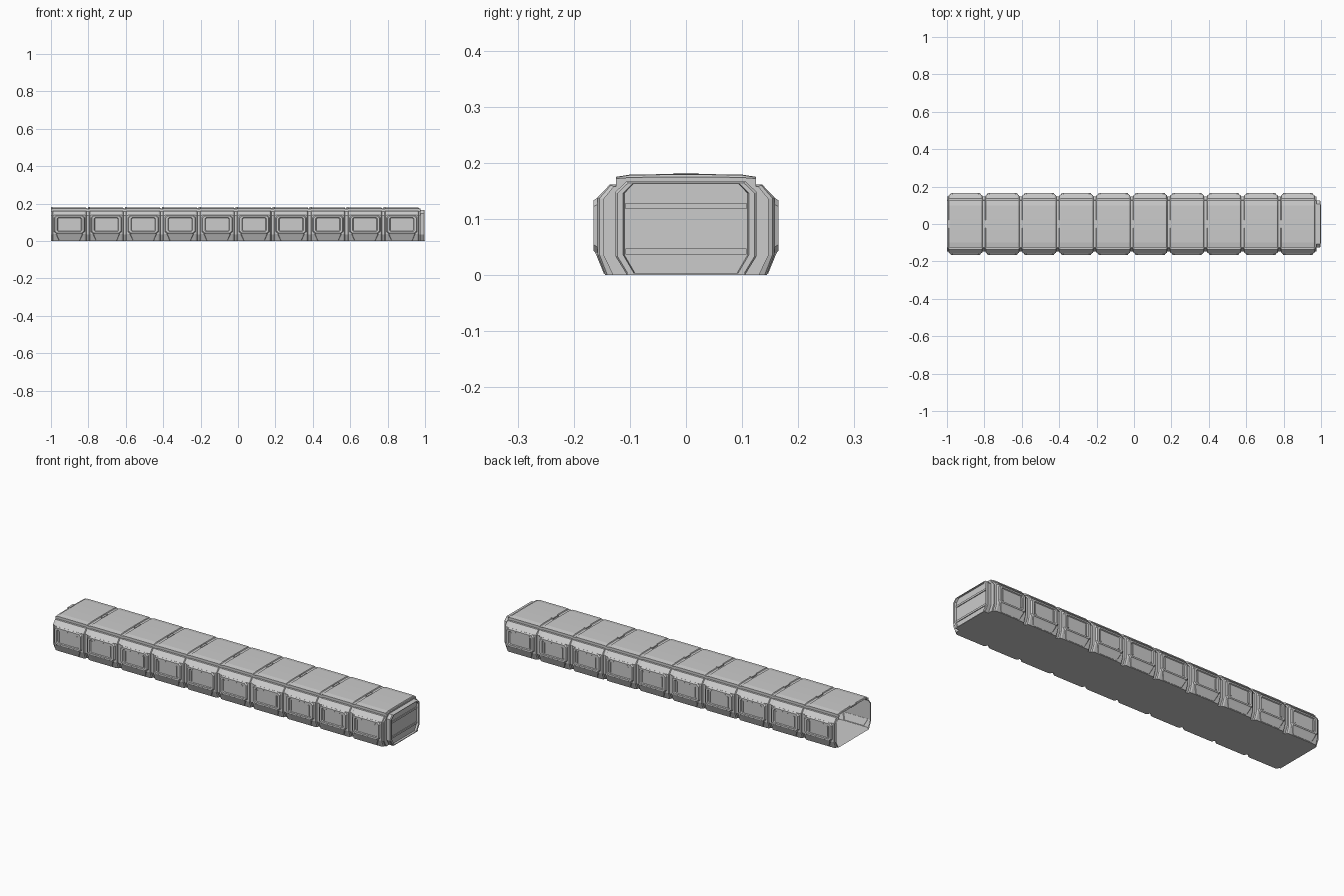
import bpy, bmesh

if "Cube" in bpy.data.objects:
    bpy.data.objects.remove(bpy.data.objects["Cube"])

N = 10
X0, X1 = -1.0, 0.975
P = (X1 - X0) / N


def make(name, verts, faces, smooth=False):
    me = bpy.data.meshes.new(name)
    me.from_pydata(verts, [], faces)
    bm = bmesh.new()
    bm.from_mesh(me)
    bmesh.ops.remove_doubles(bm, verts=bm.verts, dist=1e-5)
    bmesh.ops.recalc_face_normals(bm, faces=bm.faces)
    bm.to_mesh(me)
    bm.free()
    ob = bpy.data.objects.new(name, me)
    bpy.context.collection.objects.link(ob)
    return ob


def mirrored(half):
    # half profile from bottom to top at +y, closed across the floor
    return half + [(-y, z) for y, z in reversed(half)]


def loft(name, rings, closed=True, caps=False):
    n = len(rings[0])
    verts = [v for r in rings for v in r]
    faces = []
    for i in range(len(rings) - 1):
        for j in range(n if closed else n - 1):
            k = (j + 1) % n
            faces.append((i * n + j, i * n + k, (i + 1) * n + k, (i + 1) * n + j))
    if caps:
        faces += [tuple(range(n)), tuple(range((len(rings) - 1) * n, len(rings) * n))]
    return make(name, verts, faces)


def oct_rect(cu, cv, hu, hv, c):
    return [(cu - hu + c, cv - hv), (cu + hu - c, cv - hv), (cu + hu, cv - hv + c), (cu + hu, cv + hv - c),
            (cu + hu - c, cv + hv), (cu - hu + c, cv + hv), (cu - hu, cv + hv - c), (cu - hu, cv - hv + c)]


def box(name, c, s):
    x, y, z = (v / 2 for v in s)
    ring = lambda dx: [(c[0] + dx, c[1] + a * y, c[2] + b * z) for a, b in ((-1, -1), (1, -1), (1, 1), (-1, 1))]
    return loft(name, [ring(-x), ring(x)], caps=True)


# Cross-sections: narrow at the joints, wide in the body of each segment
joint = mirrored([(0.13, 0), (0.147, 0.035), (0.147, 0.136), (0.129, 0.158),
                  (0.125, 0.158), (0.125, 0.172), (0.1, 0.174), (0.03, 0.175)])
edge = mirrored([(0.14, 0), (0.154, 0.036), (0.154, 0.137), (0.134, 0.16),
                 (0.125, 0.16), (0.125, 0.174), (0.1, 0.178), (0.03, 0.179)])
body = mirrored([(0.144, 0), (0.158, 0.038), (0.158, 0.138), (0.136, 0.161),
                 (0.125, 0.161), (0.125, 0.175), (0.1, 0.179), (0.03, 0.18)])

# Hollow corridor shell, open at the -x end
rings = []
for i in range(N):
    x = X0 + i * P
    for dx, prof in ((0, joint), (0.007, joint), (0.010, edge), (0.018, body),
                     (P - 0.018, body), (P - 0.010, edge), (P - 0.007, joint)):
        rings.append([(x + dx, y, z) for y, z in prof])
rings.append([(X1, y, z) for y, z in joint])
loft("corridor_shell", rings)

for i in range(N):
    xc = X0 + (i + 0.5) * P
    for s, side in ((-1, "front"), (1, "back")):
        # Raised window frame with recessed panel
        spec = [(0.082, 0.050, 0.012, 0.1575), (0.078, 0.045, 0.011, 0.165), (0.066, 0.037, 0.006, 0.165),
                (0.062, 0.034, 0.005, 0.160)]
        rs = [[(u, s * y, v) for u, v in oct_rect(xc, 0.088, hu, hv, c)] for hu, hv, c, y in spec]
        ob = loft(f"{side}_wall_panel_{i}", rs)
        last = [tuple(p) for p in rs[-1]]
        make(f"{side}_wall_inset_{i}", last, [tuple(range(8))])
        # Flared scoop under each panel
        scoop = [[(xc + a * hx, s * y, z) for a, y, z in ((-0.8, 0.1415 + d, 0.003), (0.8, 0.1415 + d, 0.003),
                 (1, 0.155 + d, 0.036), (0.95, 0.158 + d, 0.042), (-0.95, 0.158 + d, 0.042), (-1, 0.155 + d, 0.036))]
                 for hx, d in ((0.074, 0.0), (0.068, 0.005))]
        sc = loft(f"{side}_skirt_scoop_{i}", scoop)
        make(f"{side}_skirt_face_{i}", scoop[-1], [(0, 1, 2, 5), (5, 2, 3, 4)])
        # Vertical grips inside the panel
        for e in (-1, 1):
            box(f"{side}_panel_bar_{i}", (xc + e * 0.054, s * 0.161, 0.088), (0.006, 0.004, 0.056))
    # Roof clip on each joint
    box(f"roof_clip_{i}", (X0 + i * P + 0.006, 0, 0.1775), (0.012, 0.045, 0.008))

# Closed end: bulkhead, projecting frame and recessed door
make("end_bulkhead", [(X1, y, z) for y, z in joint], [tuple(range(len(joint)))])
outer = mirrored([(0.105, 0), (0.126, 0.034), (0.126, 0.148), (0.106, 0.167)])
inner = mirrored([(0.092, 0.002), (0.112, 0.036), (0.112, 0.146), (0.096, 0.162)])
frame = [[(X1, y, z) for y, z in outer], [(0.994, y, z) for y, z in outer],
         [(0.998, y * 0.97, z * 0.985) for y, z in outer],
         [(0.998, y, z) for y, z in inner], [(0.988, y * 0.98, z) for y, z in inner]]
loft("end_door_frame", frame)
make("end_door", frame[-1], [tuple(range(8))])
for z in (0.042, 0.123):
    box("end_door_band", (0.989, 0, z), (0.006, 0.215, 0.01))
box("end_threshold", (0.9875, 0, 0.002), (0.025, 0.21, 0.004))
